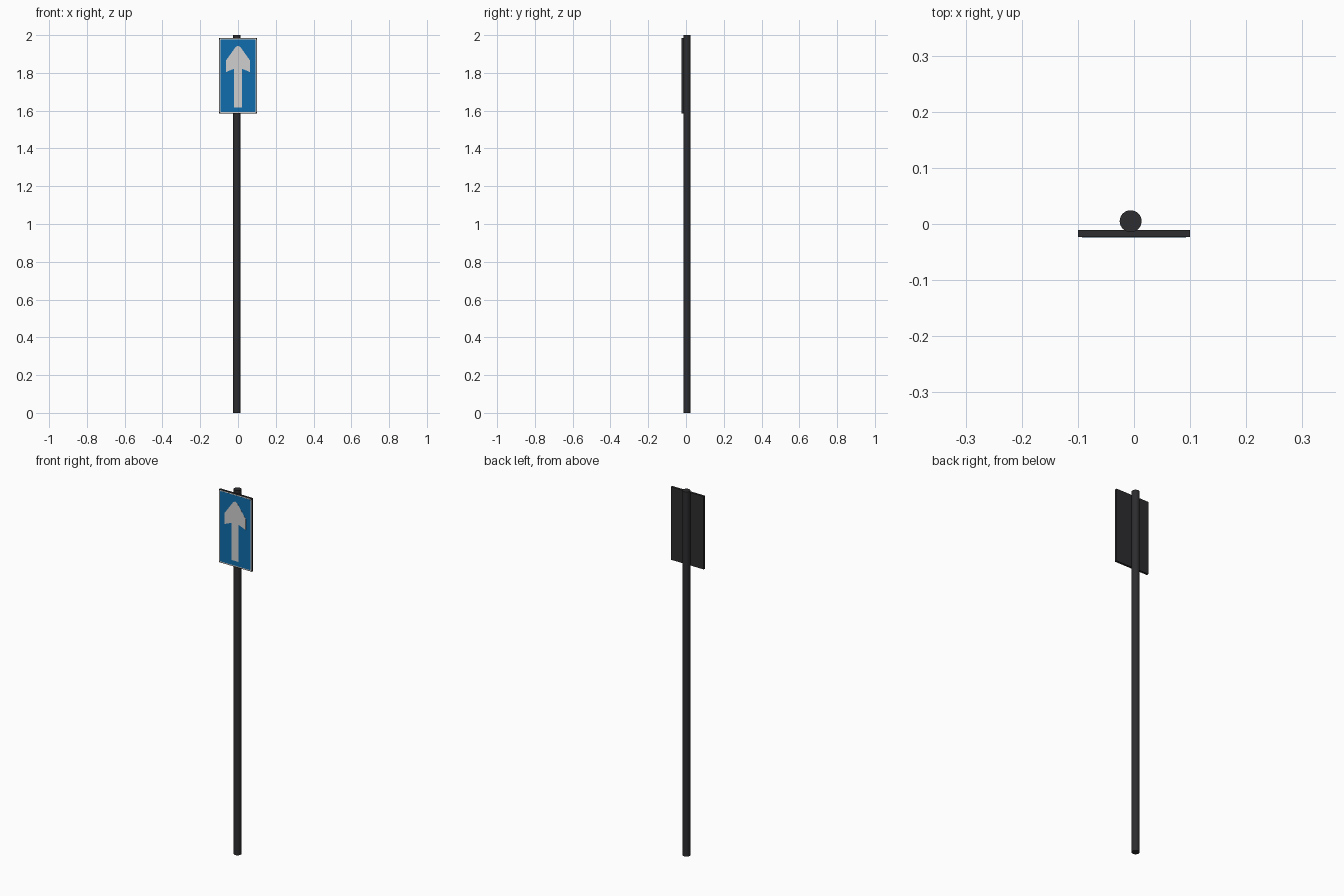
import bpy, bmesh, math

if "Cube" in bpy.data.objects:
    bpy.data.objects.remove(bpy.data.objects["Cube"])


def material(name, rgb):
    m = bpy.data.materials.new(name)
    m.diffuse_color = (*rgb, 1.0)
    m.use_nodes = True
    m.node_tree.nodes["Principled BSDF"].inputs["Base Color"].default_value = m.diffuse_color
    return m


DARK = material("dark_grey_metal", (0.026, 0.026, 0.029))
BLUE = material("sign_blue", (0.005, 0.15, 0.42))
WHITE = material("sign_white", (0.62, 0.62, 0.62))

SIGN_Z = 1.785  # height of the sign's centre


def plate(name, outline, y_front, y_back, mat):
    """Extrude an x/z outline (counter-clockwise from the front) along y."""
    bm = bmesh.new()
    front = bm.faces.new([bm.verts.new((x, y_front, z)) for x, z in outline])
    solid = bmesh.ops.extrude_face_region(bm, geom=[front], use_keep_orig=True)
    moved = [g for g in solid["geom"] if isinstance(g, bmesh.types.BMVert)]
    bmesh.ops.translate(bm, verts=moved, vec=(0, y_back - y_front, 0))
    bmesh.ops.recalc_face_normals(bm, faces=bm.faces)
    me = bpy.data.meshes.new(name)
    bm.to_mesh(me)
    bm.free()
    me.materials.append(mat)
    ob = bpy.data.objects.new(name, me)
    bpy.context.collection.objects.link(ob)
    return ob


def rounded_rect(half_w, half_h, r, steps=5):
    points = []
    for i, (sx, sz) in enumerate([(1, 1), (-1, 1), (-1, -1), (1, -1)]):
        for k in range(steps + 1):
            a = math.radians(90 * (i + k / steps))
            points.append((sx * (half_w - r) + r * math.cos(a),
                           SIGN_Z + sz * (half_h - r) + r * math.sin(a)))
    return points


# Round pole, slightly left of and behind the panel
bpy.ops.mesh.primitive_cylinder_add(vertices=32, radius=0.0195, depth=2.0,
                                    location=(-0.006, 0.005, 1.0))
pole = bpy.context.object
pole.name = "pole"
pole.data.materials.append(DARK)
bpy.ops.object.shade_smooth_by_angle(angle=math.radians(40))

# Dark backing panel
plate("sign_panel", [(-0.1, SIGN_Z - 0.2), (0.1, SIGN_Z - 0.2),
                     (0.1, SIGN_Z + 0.2), (-0.1, SIGN_Z + 0.2)],
      -0.0230, -0.0110, DARK)

# White border and blue field, stacked as thin plates
plate("sign_border", rounded_rect(0.098, 0.198, 0.010), -0.0235, -0.0230, WHITE)
plate("sign_field", rounded_rect(0.093, 0.193, 0.008), -0.0240, -0.0235, BLUE)

# White arrow: right half mirrored to the left
half = [(0.021, 1.618), (0.021, 1.822), (0.064, 1.804), (0.064, 1.865), (0.012, 1.938)]
arrow = half + [(0.0, 1.944)] + [(-x, z) for x, z in reversed(half)]
plate("sign_arrow", arrow, -0.0245, -0.0240, WHITE)
